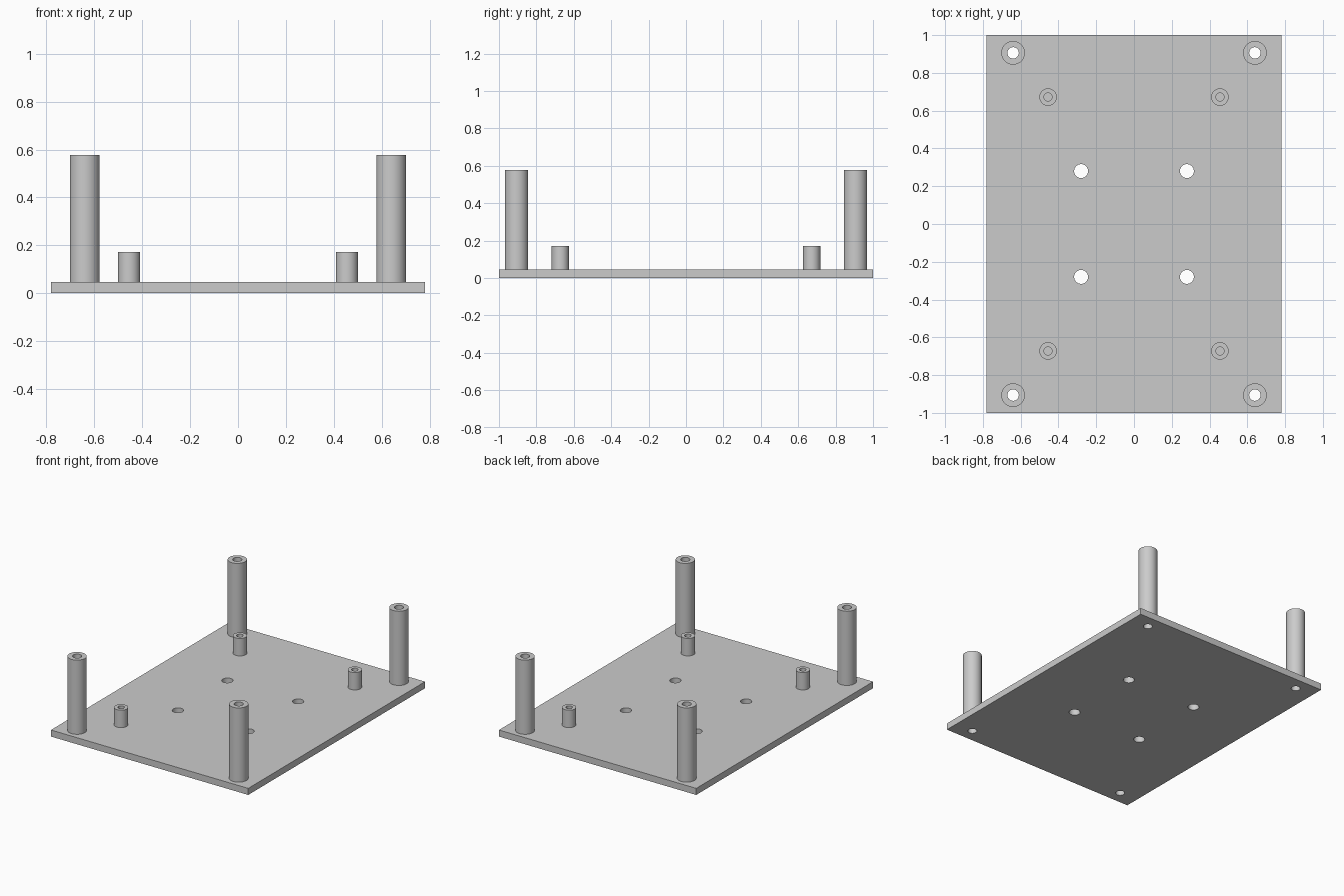
import bpy, bmesh
from math import pi
from mathutils import Matrix, Vector

cube = bpy.data.objects.get("Cube")
if cube:
    bpy.data.objects.remove(cube, do_unlink=True)

PLATE = Vector((1.5625, 2.0, 0.047))
SEGMENTS = 48
# position, outer radius, bore radius, top height
TALL = ((0.64, 0.906), 0.0625, 0.03, 0.578)
SHORT = ((0.455, 0.672), 0.046, 0.0215, 0.172)
HOLE_POS, HOLE_RADIUS = (0.28, 0.28), 0.037

grey = bpy.data.materials.new("plain grey")
grey.use_nodes = True
colour = (0.6, 0.6, 0.6, 1)
grey.diffuse_color = colour
grey.node_tree.nodes["Principled BSDF"].inputs["Base Color"].default_value = colour


def make_object(name, bm):
    bmesh.ops.recalc_face_normals(bm, faces=bm.faces)
    mesh = bpy.data.meshes.new(name)
    bm.to_mesh(mesh)
    bm.free()
    mesh.materials.append(grey)
    obj = bpy.data.objects.new(name, mesh)
    bpy.context.collection.objects.link(obj)
    return obj


def activate(obj):
    bpy.ops.object.select_all(action="DESELECT")
    obj.select_set(True)
    bpy.context.view_layer.objects.active = obj


def corners(pos):
    for y_name, sy in (("front", -1), ("back", 1)):
        for x_name, sx in (("right", -1), ("left", 1)):
            yield f"{y_name}_{x_name}", Vector((sx * pos[0], sy * pos[1], 0))


# Base plate
bm = bmesh.new()
bmesh.ops.create_cube(bm, size=1, matrix=Matrix.Translation((0, 0, PLATE.z / 2))
                      @ Matrix.Diagonal((*PLATE, 1)))
plate = make_object("base_plate", bm)

# Through holes: centre mounting holes and the bores under the tall posts
bm = bmesh.new()
for pos, radius in ((HOLE_POS, HOLE_RADIUS), (TALL[0], TALL[2])):
    for _, centre in corners(pos):
        bmesh.ops.create_cone(bm, cap_ends=True, segments=SEGMENTS, radius1=radius,
                              radius2=radius, depth=1, matrix=Matrix.Translation(centre))
cutter = make_object("hole_cutter", bm)
cutter.hide_render = True
cut = plate.modifiers.new("holes", "BOOLEAN")
cut.operation = "DIFFERENCE"
cut.solver = "EXACT"
cut.object = cutter
activate(plate)
bpy.ops.object.modifier_apply(modifier=cut.name)
bpy.data.objects.remove(cutter, do_unlink=True)
bpy.ops.object.shade_smooth_by_angle()


# Hollow posts, turned from a wall profile
def make_post(name, centre, outer, bore, top):
    profile = [(outer, PLATE.z), (outer, top), (bore, top), (bore, PLATE.z)]
    bm = bmesh.new()
    verts = [bm.verts.new((r, 0, z)) for r, z in profile]
    edges = [bm.edges.new(pair) for pair in zip(verts, verts[1:])]
    bmesh.ops.spin(bm, geom=verts + edges, cent=(0, 0, 0), axis=(0, 0, 1),
                   angle=2 * pi, steps=SEGMENTS, use_merge=True)
    bmesh.ops.remove_doubles(bm, verts=bm.verts, dist=1e-5)
    bmesh.ops.recalc_face_normals(bm, faces=bm.faces)
    # The rim must face up
    rim = max(bm.faces, key=lambda f: f.calc_center_median().z)
    flip = rim.normal.z < 0
    post = make_object(name, bm)
    if flip:
        post.data.flip_normals()
    post.location = centre
    activate(post)
    bpy.ops.object.shade_smooth_by_angle()


for kind, (pos, outer, bore, top) in (("tall_post", TALL), ("short_post", SHORT)):
    for corner, centre in corners(pos):
        make_post(f"{kind}_{corner}", centre, outer, bore, top)
